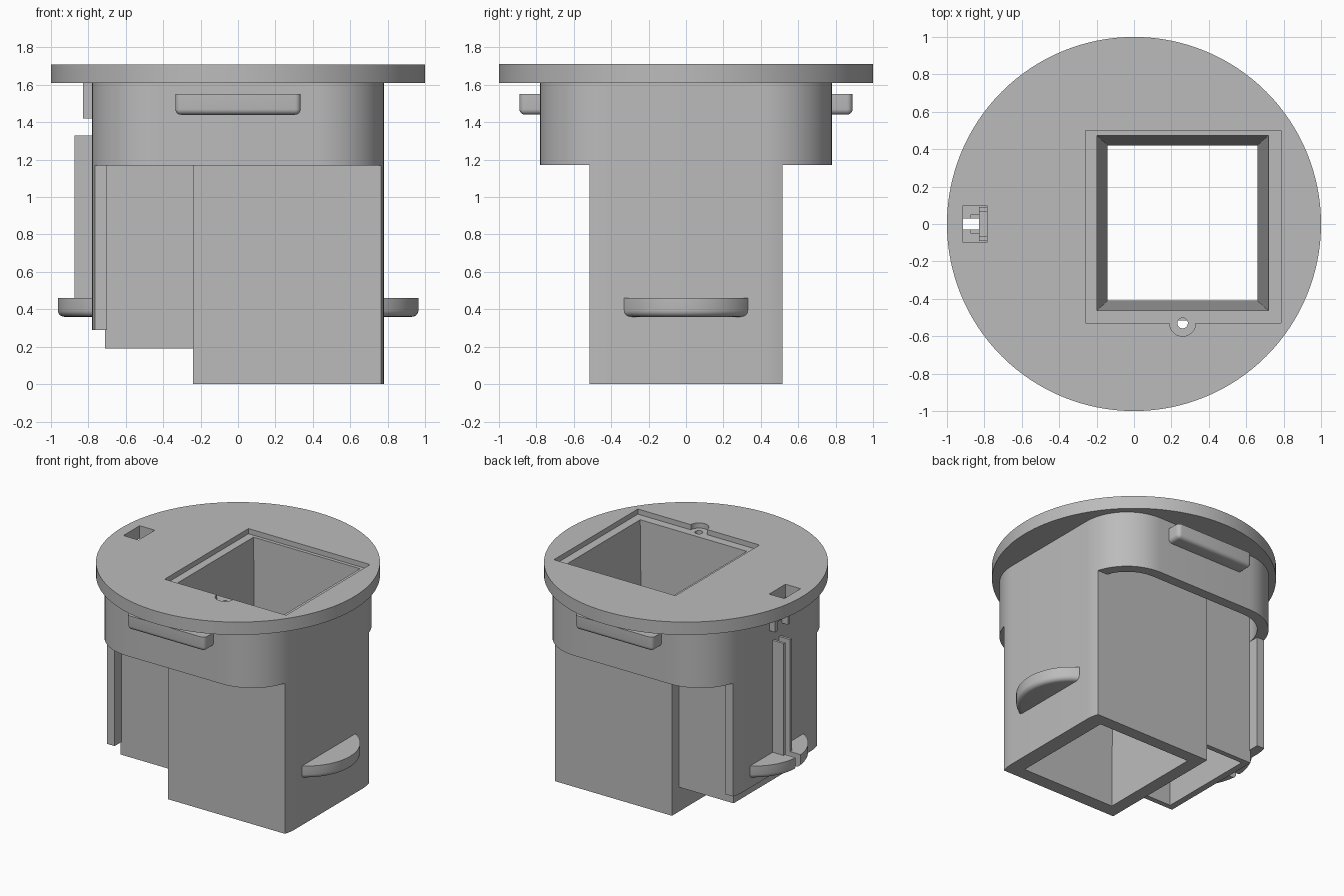
import bpy, bmesh
from math import sin, cos, pi, asin

cube = bpy.data.objects.get("Cube")
if cube:
    bpy.data.objects.remove(cube)

grey = bpy.data.materials.new("plain_grey")
grey.use_nodes = True
colour = (0.5, 0.5, 0.5, 1)
grey.diffuse_color = colour
grey.node_tree.nodes["Principled BSDF"].inputs["Base Color"].default_value = colour


def loft(name, low, high, z0, z1):
    """Closed solid between two matching outlines."""
    bm = bmesh.new()
    a = [bm.verts.new((x, y, z0)) for x, y in low]
    b = [bm.verts.new((x, y, z1)) for x, y in high]
    bm.faces.new(a[::-1])
    bm.faces.new(b)
    for i in range(len(a)):
        j = (i + 1) % len(a)
        bm.faces.new((a[i], a[j], b[j], b[i]))
    mesh = bpy.data.meshes.new(name)
    bm.to_mesh(mesh)
    bm.free()
    mesh.materials.append(grey)
    ob = bpy.data.objects.new(name, mesh)
    bpy.context.collection.objects.link(ob)
    return ob


def prism(name, pts, z0, z1):
    return loft(name, pts, pts, z0, z1)


def rect(x0, x1, y0, y1):
    return [(x0, y0), (x1, y0), (x1, y1), (x0, y1)]


def box(name, x0, x1, y0, y1, z0, z1):
    return prism(name, rect(x0, x1, y0, y1), z0, z1)


def arc(cx, cy, r, start, end, n):
    return [(cx + r * cos(start + (end - start) * i / n),
             cy + r * sin(start + (end - start) * i / n)) for i in range(n + 1)]


def circle(cx, cy, r, n):
    return arc(cx, cy, r, 0, 2 * pi, n)[:-1]


def rounded_square(half, r):
    c = half - r
    pts = []
    for k, (sx, sy) in enumerate([(1, 1), (-1, 1), (-1, -1), (1, -1)]):
        pts += arc(sx * c, sy * c, r, k * pi / 2, (k + 1) * pi / 2, 16)
    return pts


def apply(ob, mod):
    bpy.context.view_layer.objects.active = ob
    bpy.ops.object.modifier_apply(modifier=mod.name)


def combine(ob, other, operation, keep=False):
    mod = ob.modifiers.new("combine", 'BOOLEAN')
    mod.operation, mod.solver, mod.object = operation, 'EXACT', other
    apply(ob, mod)
    if not keep:
        bpy.data.objects.remove(other)


def smooth(ob):
    bpy.ops.object.select_all(action='DESELECT')
    ob.select_set(True)
    bpy.context.view_layer.objects.active = ob
    bpy.ops.object.shade_smooth_by_angle(angle=0.5)


def round_edges(ob, width, rule):
    """Bevel only the edges chosen by a rule on their end points."""
    bm = bmesh.new()
    bm.from_mesh(ob.data)
    edges = [e for e in bm.edges if rule(e.verts[0].co, e.verts[1].co)]
    bmesh.ops.bevel(bm, geom=edges, offset=width, segments=5, profile=0.5, affect='EDGES')
    bm.to_mesh(ob.data)
    bm.free()


OUTER = rounded_square(0.78, 0.37)
INNER = rounded_square(0.70, 0.29)

# Collar: thin rounded-square skirt under the flange
body = prism("body", OUTER, 1.17, 1.61)
combine(body, prism("cut", INNER, 1.1, 1.7), 'DIFFERENCE')

# Main square shaft
shaft = prism("shaft", OUTER, 0, 1.61)
combine(shaft, box("cut", -0.24, 1, -0.515, 0.515, -1, 2), 'INTERSECT')
combine(body, shaft, 'UNION')

# Side wall on the right, continuing the collar downwards
wall = prism("wall", OUTER, 0.29, 1.61)
combine(wall, box("cut", -1, -0.70, -0.515, 0.515, -1, 2), 'INTERSECT')
combine(body, wall, 'UNION')

# Hollow compartment between shaft and side wall
compartment = box("compartment", -0.71, -0.2, -0.43, 0.43, 0.19, 1.61)
combine(body, compartment, 'UNION')
combine(body, box("cut", -0.66, -0.24, -0.39, 0.39, 0.1, 1.61), 'DIFFERENCE')

# Flange disc on top
flange = prism("flange", circle(0, 0, 1, 128), 1.61, 1.71)

# Tapered opening through flange and shaft
opening = loft("opening_cutter", rect(-0.14, 0.66, -0.41, 0.42),
               rect(-0.20, 0.72, -0.465, 0.475), -0.01, 1.72)
combine(body, opening, 'DIFFERENCE', keep=True)
combine(flange, opening, 'DIFFERENCE')

# Shallow seat with a screw lobe, screw hole and cable slot
combine(flange, box("cut", -0.26, 0.785, -0.53, 0.50, 1.67, 1.8), 'DIFFERENCE')
combine(flange, prism("cut", circle(0.26, -0.53, 0.07, 32), 1.67, 1.8), 'DIFFERENCE')
combine(flange, prism("cut", circle(0.26, -0.53, 0.028, 24), 1.5, 1.8), 'DIFFERENCE')
combine(flange, box("cut", -0.915, -0.785, -0.1, 0.1, 1.5, 1.8), 'DIFFERENCE')
smooth(body)
smooth(flange)

# Straight clips on front and back of the collar
for side, label in ((-1, "front"), (1, "back")):
    y0, y1 = sorted((side * 0.77, side * 0.89))
    clip = box(label + "_clip", -0.335, 0.335, y0, y1, 1.44, 1.55)

    def outer_edge(a, b, s=side):
        low = a.z < 1.5 and b.z < 1.5
        far = a.y * s > 0.8 and b.y * s > 0.8
        ends = low and a.x * b.x > 0
        return (low and far) or ends or (far and a.x * b.x > 0)
    round_edges(clip, 0.03, outer_edge)
    smooth(clip)

# Curved clips low on left and right
R, CX = 0.387, 0.578
for side, label in ((1, "left"), (-1, "right")):
    half = asin(0.33 / R)
    pts = [(0.74, -0.33)] + arc(CX, 0, R, -half, half, 32) + [(0.74, 0.33)]
    if side < 0:
        pts = [(-x, -y) for x, y in pts]
    clip = prism(label + "_clip", pts, 0.36, 0.46)
    round_edges(clip, 0.035, lambda a, b: a.z < 0.4 and b.z < 0.4
                and max(abs(a.x), abs(b.x)) > 0.75 and min(abs(a.x), abs(b.x)) > 0.75)
    if side < 0:
        combine(clip, box("cut", -1.1, -0.785, -0.03, 0.03, 0, 1), 'DIFFERENCE')
    smooth(clip)

# Paired cable rails and the bracket under the slot
for s, label in ((1, "back"), (-1, "front")):
    y0, y1 = sorted((s * 0.03, s * 0.05))
    box(label + "_rail", -0.875, -0.77, y0, y1, 0.46, 1.33)
    y0, y1 = sorted((s * 0.065, s * 0.09))
    box(label + "_bracket_prong", -0.83, -0.77, y0, y1, 1.42, 1.61)
box("bracket_bar", -0.83, -0.77, -0.065, 0.065, 1.49, 1.55)
